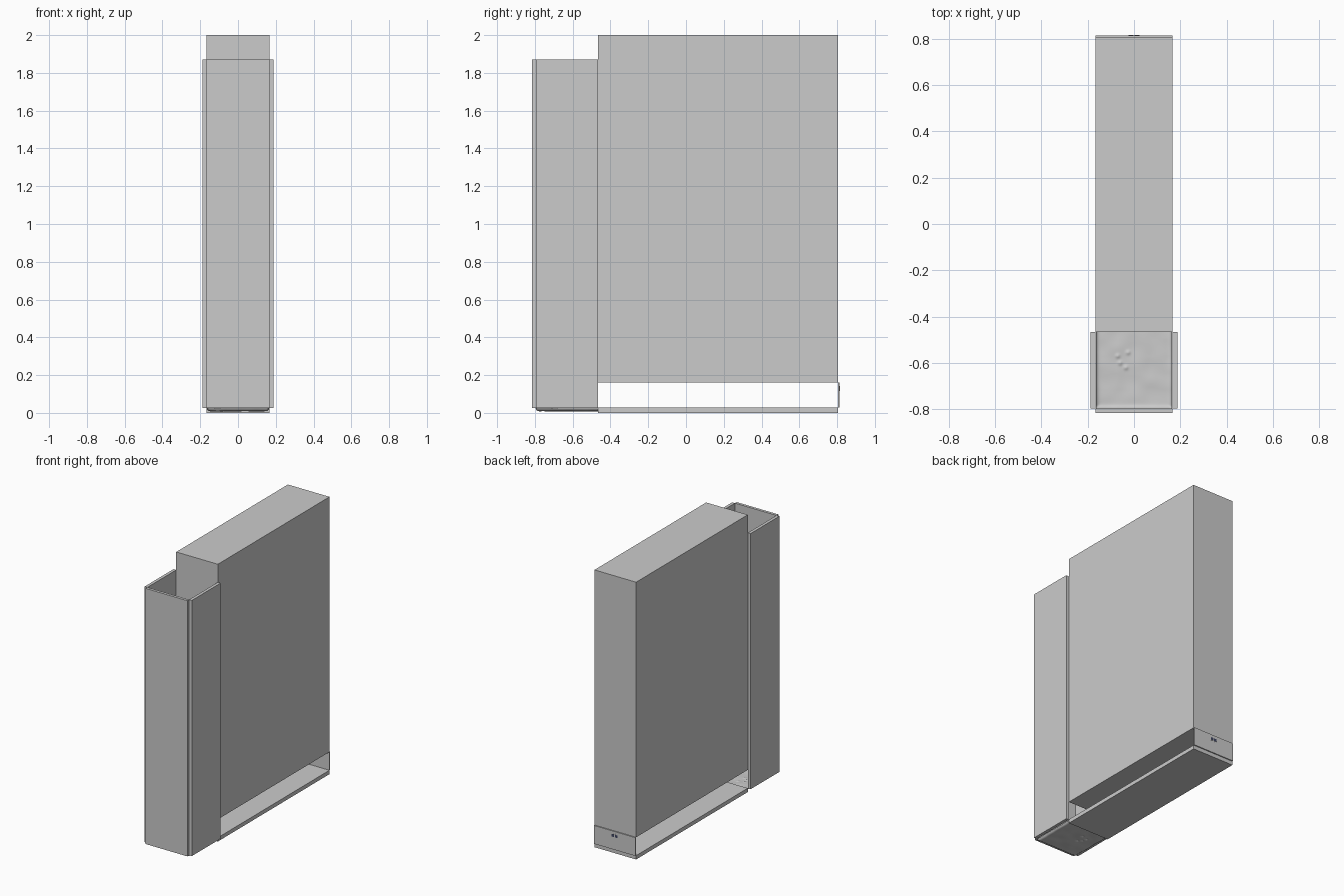
import bpy, bmesh, math
from mathutils import Vector, noise

if "Cube" in bpy.data.objects:
    bpy.data.objects.remove(bpy.data.objects["Cube"])


def box(name, x0, x1, y0, y1, z0, z1, color=None):
    bm = bmesh.new()
    bmesh.ops.create_cube(bm, size=1)
    for v in bm.verts:
        v.co = Vector((x0 + (v.co.x + .5) * (x1 - x0),
                       y0 + (v.co.y + .5) * (y1 - y0),
                       z0 + (v.co.z + .5) * (z1 - z0)))
    me = bpy.data.meshes.new(name)
    bm.to_mesh(me)
    bm.free()
    ob = bpy.data.objects.new(name, me)
    bpy.context.collection.objects.link(ob)
    if color:
        mat = bpy.data.materials.new(name + "_colour")
        mat.diffuse_color = color
        mat.use_nodes = True
        mat.node_tree.nodes["Principled BSDF"].inputs["Base Color"].default_value = mat.diffuse_color
        me.materials.append(mat)
    return ob


W = 0.166        # half width of the body
SPLIT = -0.467   # where the body meets the open shaft

# Tall body and the base slab below the open slot
box("main_body", -W, W, SPLIT, 0.806, 0.16, 2.0)
box("base_slab", -W, W, SPLIT, 0.806, 0.0, 0.028)

# Panel closing the slot at the back, with a small switch
box("back_panel", -W, W, 0.805, 0.8135, 0.028, 0.16)
box("switch_frame", -0.03, 0.03, 0.812, 0.8142, 0.115, 0.142)
for i, x in enumerate((-0.013, 0.013)):
    box(f"switch_button_{i}", x - 0.01, x + 0.01, 0.813, 0.815,
        0.119, 0.138, (0.05, 0.06, 0.12, 1))

# Walls of the open shaft at the front
box("shaft_front_wall", -W, W, -0.815, -0.795, 0.026, 1.87)
for side, s in (("left", -1), ("right", 1)):
    a, b = sorted((s * W, s * 0.188))
    box(f"shaft_{side}_wall", a, b, -0.795, SPLIT, 0.026, 1.87)

# Wrinkled shaft floor, curled up at its edges
bm = bmesh.new()
bmesh.ops.create_grid(bm, x_segments=60, y_segments=60, size=0.165)
dents = [(-0.07, -0.57), (-0.025, -0.555), (-0.035, -0.62), (-0.06, -0.60)]
for v in bm.verts:
    x, y = v.co.x, v.co.y + (SPLIT - 0.795) / 2
    edge = min(W - abs(x), y + 0.796)
    z = 0.009 + 0.017 * math.exp(-max(edge, 0) / 0.006)
    z += 0.003 * noise.noise(Vector((x * 14, y * 14, 2)))
    for dx, dy in dents:
        z += 0.006 * math.exp(-((x - dx) ** 2 + (y - dy) ** 2) / 0.00007)
    v.co = (x, y, z)
me = bpy.data.meshes.new("shaft_floor")
bm.to_mesh(me)
bm.free()
floor = bpy.data.objects.new("shaft_floor", me)
bpy.context.collection.objects.link(floor)
for p in me.polygons:
    p.use_smooth = True
